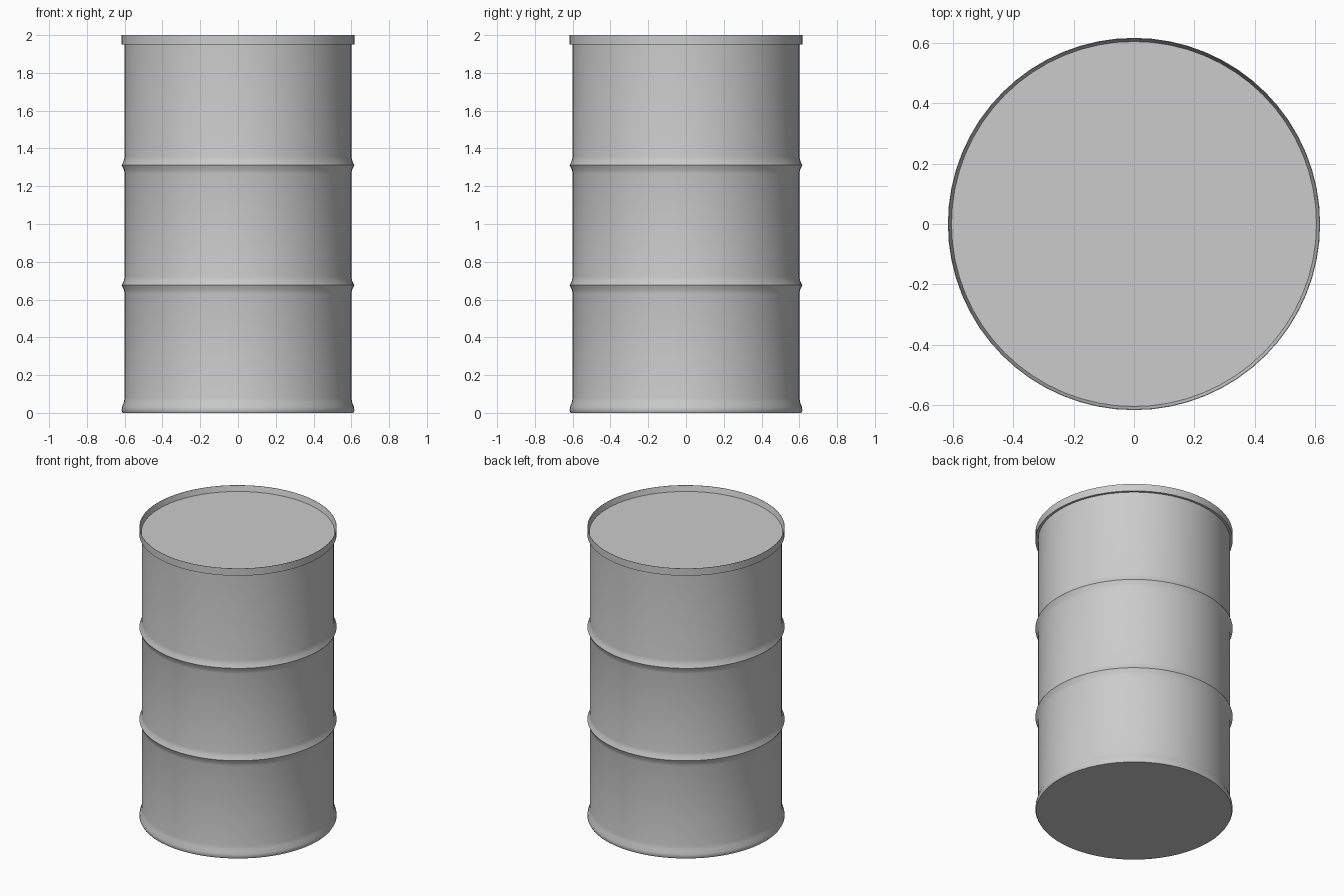
import bpy, math

if "Cube" in bpy.data.objects:
    bpy.data.objects.remove(bpy.data.objects["Cube"])

SEGMENTS = 64


def lathe(name, profile):
    """Revolve (radius, z) points about z; radius 0 makes a centre point."""
    verts, faces, rings = [], [], []
    for r, z in profile:
        start = len(verts)
        n = 1 if r == 0 else SEGMENTS
        for i in range(n):
            a = 2 * math.pi * i / SEGMENTS
            verts.append((r * math.cos(a), r * math.sin(a), z))
        rings.append([start + (i % n) for i in range(SEGMENTS)])
    for low, high in zip(rings, rings[1:]):
        for i in range(SEGMENTS):
            j = (i + 1) % SEGMENTS
            loop = [low[i], low[j], high[j], high[i]]
            faces.append(list(dict.fromkeys(loop)))
    mesh = bpy.data.meshes.new(name)
    mesh.from_pydata(verts, [], faces)
    mesh.update()
    obj = bpy.data.objects.new(name, mesh)
    bpy.context.collection.objects.link(obj)
    bpy.ops.object.select_all(action='DESELECT')
    obj.select_set(True)
    bpy.context.view_layer.objects.active = obj
    bpy.ops.object.shade_smooth_by_angle(angle=math.radians(35))
    return obj


BODY, BULGE = 0.60, 0.616


def hoop(z):
    """Pressed ridge around the drum wall."""
    return [(BODY, z - 0.045), (BODY + 0.004, z - 0.025), (BULGE, z),
            (BODY + 0.004, z + 0.025), (BODY, z + 0.045)]


# Drum wall with closed bottom, flared foot and two ridges
lathe("drum_body",
      [(0, 0), (0.61, 0), (BULGE, 0.012), (0.614, 0.03), (0.605, 0.055), (BODY, 0.08)]
      + hoop(0.676) + hoop(1.312) + [(BODY, 1.95)])

# Raised lip around the top with the recessed lid inside it
lathe("lid_and_rim",
      [(BODY, 1.95), (BULGE, 1.95), (BULGE, 2.0), (0.614, 2.0),
       (0.604, 1.962), (0, 1.962)])
